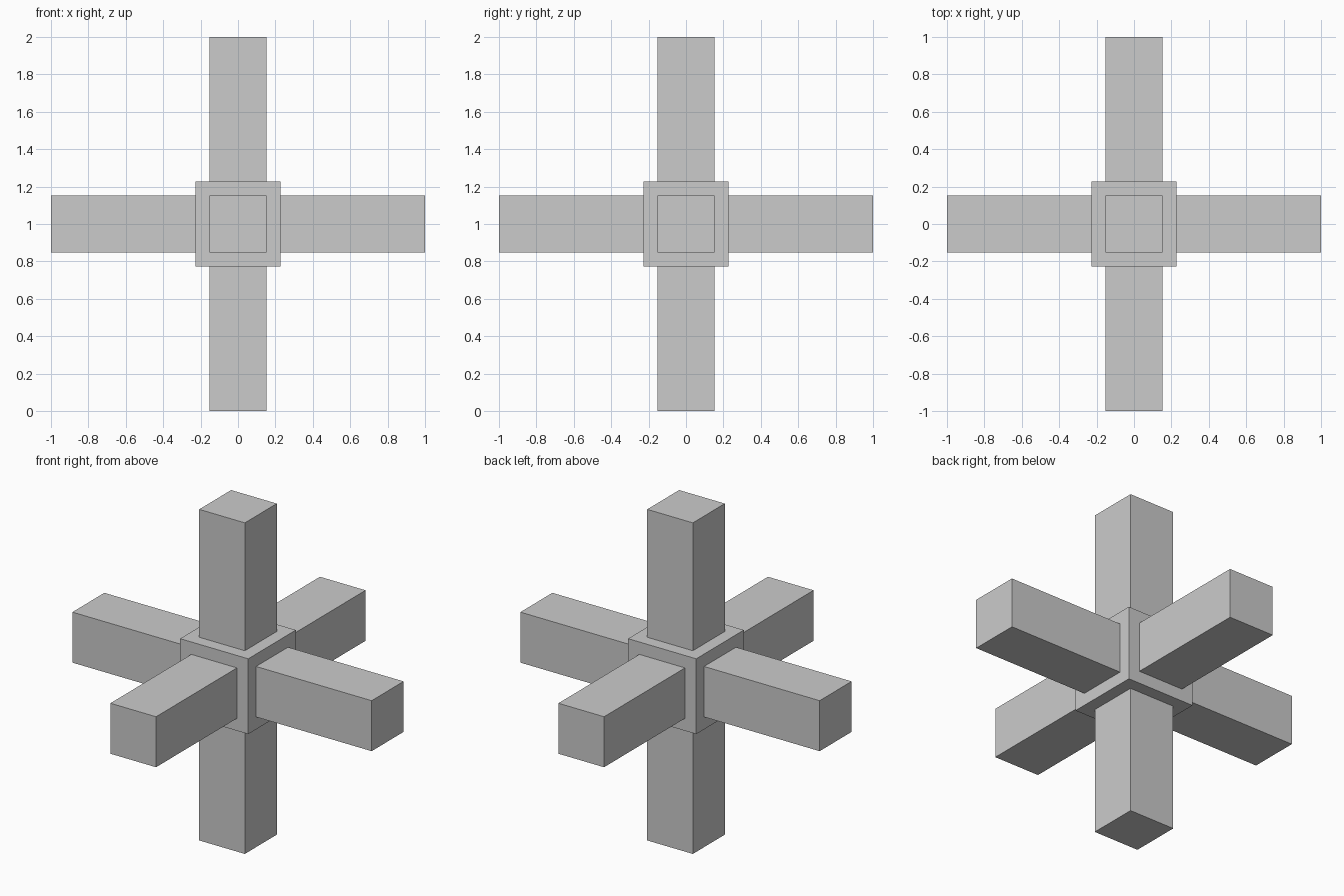
import bpy, bmesh

if "Cube" in bpy.data.objects:
    bpy.data.objects.remove(bpy.data.objects["Cube"])

HUB = 0.2275    # half size of the central cube
ARM = 0.1525    # half width of each arm
REACH = 1.0     # centre to arm tip

bm = bmesh.new()

# Central hub
bmesh.ops.create_cube(bm, size=2 * HUB)
bm.normal_update()
sides = list(bm.faces)

# Inset every hub side, then pull the inset face out into a square arm
bmesh.ops.inset_individual(bm, faces=sides, thickness=HUB - ARM, use_even_offset=True)
for face in sides:
    direction = face.normal.copy()
    tip = bmesh.ops.extrude_discrete_faces(bm, faces=[face])["faces"][0]
    bmesh.ops.translate(bm, verts=tip.verts, vec=direction * (REACH - HUB))

bmesh.ops.recalc_face_normals(bm, faces=bm.faces)

mesh = bpy.data.meshes.new("six_arm_cross")
bm.to_mesh(mesh)
bm.free()
cross = bpy.data.objects.new("six_arm_cross", mesh)
cross.location.z = REACH
bpy.context.collection.objects.link(cross)
